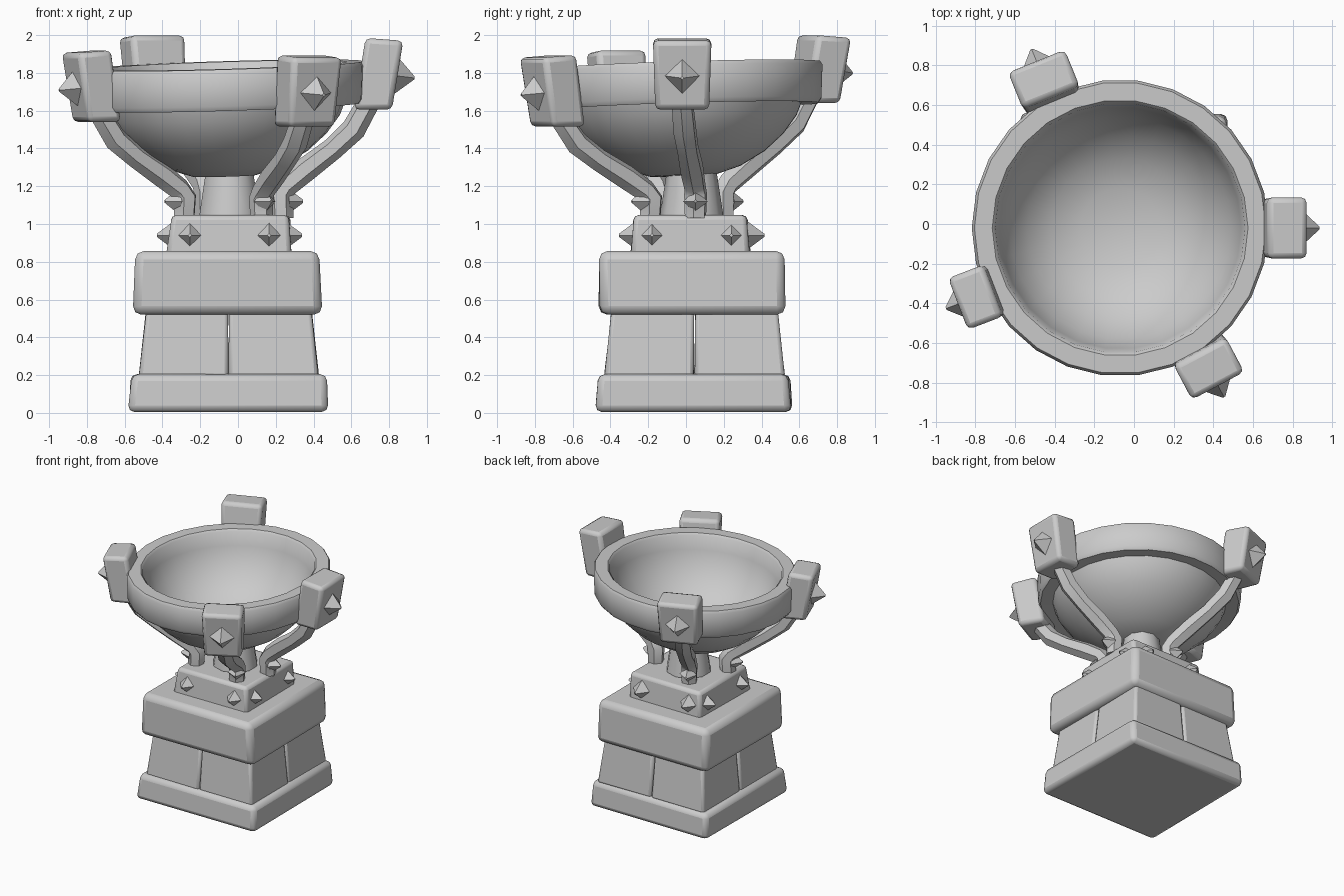
import bpy, bmesh, math, random
from mathutils import Vector, Matrix

if "Cube" in bpy.data.objects:
    bpy.data.objects.remove(bpy.data.objects["Cube"])

random.seed(4)
stone = bpy.data.materials.new("grey_stone")
stone.diffuse_color = (0.6, 0.6, 0.6, 1)
stone.use_nodes = True
stone.node_tree.nodes["Principled BSDF"].inputs["Base Color"].default_value = stone.diffuse_color


def finish(name, bm, bevel=0.0, angle=40):
    bmesh.ops.recalc_face_normals(bm, faces=bm.faces)
    me = bpy.data.meshes.new(name)
    bm.to_mesh(me)
    bm.free()
    me.materials.append(stone)
    ob = bpy.data.objects.new(name, me)
    bpy.context.collection.objects.link(ob)
    bpy.ops.object.select_all(action='DESELECT')
    bpy.context.view_layer.objects.active = ob
    ob.select_set(True)
    if bevel:
        m = ob.modifiers.new("worn_edges", 'BEVEL')
        m.width = bevel
        m.segments = 2
        m.limit_method = 'ANGLE'
        m.angle_limit = math.radians(50)
    bpy.ops.object.shade_smooth_by_angle(angle=math.radians(angle))
    return ob


def slab(name, low, high, z0, z1, bevel, wear=0.008):
    """Stone block from a bottom and a top rectangle (x0, x1, y0, y1)."""
    bm = bmesh.new()
    rings = []
    for (x0, x1, y0, y1), z in ((low, z0), (high, z1)):
        pts = ((x0, y0), (x1, y0), (x1, y1), (x0, y1))
        rings.append([bm.verts.new((x + random.uniform(-wear, wear),
                                    y + random.uniform(-wear, wear), z)) for x, y in pts])
    a, b = rings
    bm.faces.new(a)
    bm.faces.new(b)
    for i in range(4):
        j = (i + 1) % 4
        bm.faces.new((a[i], a[j], b[j], b[i]))
    return finish(name, bm, bevel)


def spike(name, pos, direction, size, height, turn=0.0):
    """Four-sided pyramid stud whose base is sunk at pos."""
    bm = bmesh.new()
    bmesh.ops.create_cone(bm, segments=4, radius1=size, radius2=0.008, depth=height)
    rot = Vector(direction).to_track_quat('Z', 'Y').to_matrix().to_4x4()
    bm.transform(Matrix.Translation(pos) @ rot @ Matrix.Rotation(turn, 4, 'Z')
                 @ Matrix.Translation((0, 0, height / 2)))
    return finish(name, bm, 0, 20)


# Pedestal
slab("plinth", (-.58, .48, -.475, .56), (-.565, .47, -.46, .545), 0.005, 0.205, 0.035)
cx, cy = -.05, .045
for sx in (-1, 1):
    for sy in (-1, 1):
        def quarter(h):
            xs = sorted((cx + sx * .003, cx + sx * h))
            ys = sorted((cy + sy * .003, cy + sy * h))
            return (*xs, *ys)
        slab("pedestal_brick", quarter(.478), quarter(.438), 0.19, 0.54, 0.02, 0.004)
slab("cap_block", (-.55, .44, -.46, .52), (-.54, .43, -.455, .515), 0.52, 0.857, 0.045)
slab("top_block", (-.375, .28, -.29, .345), (-.345, .275, -.27, .325), 0.83, 1.047, 0.025)

# Studs, two on each side of the top block
mx, my = -.045, .03
for k in range(4):
    a = k * math.pi / 2
    out = Vector((math.cos(a), math.sin(a), 0))
    side = Vector((-out.y, out.x, 0))
    for s in (-.21, .21):
        p = Vector((mx, my, .94)) + out * .295 + side * s
        spike("block_stud", p, out, .075, .09)

# Central stem under the bowl
bm = bmesh.new()
bmesh.ops.create_cone(bm, cap_ends=True, segments=10, radius1=.17, radius2=.13, depth=.26,
                      matrix=Matrix.Translation((mx, my, 1.16)))
finish("stem", bm, 0.02)

# Bowl and rim, one turned profile with a slight tilt
profile = [(0, 1.25), (.17, 1.255), (.31, 1.30), (.44, 1.375), (.54, 1.465), (.61, 1.56), (.635, 1.625),
           (.725, 1.62), (.742, 1.645), (.748, 1.82), (.735, 1.84), (.645, 1.84), (.63, 1.825),
           (.61, 1.72), (.56, 1.60), (.47, 1.48), (.35, 1.39), (.2, 1.335), (0, 1.32)]
bm = bmesh.new()
vs = [bm.verts.new((r, 0, z)) for r, z in profile]
es = [bm.edges.new(p) for p in zip(vs, vs[1:])]
bmesh.ops.spin(bm, geom=vs + es, axis=(0, 0, 1), cent=(0, 0, 0), steps=26, angle=math.tau)
bmesh.ops.remove_doubles(bm, verts=bm.verts, dist=1e-4)
for v in bm.verts:
    v.co.z += .03 * (v.co.x + v.co.y)
bm.transform(Matrix.Translation((-.07, -.02, 0)))
finish("bowl", bm, 0, 42)


def leg(foot, top):
    """Bent square arm following a curve from the foot up to the bracket."""
    foot, top = Vector(foot), Vector(top)
    d = top - foot
    rise = d.z
    flat = Vector((d.x, d.y, 0))
    side = Vector((-d.y, d.x, 0)).normalized()
    steps = [(0, 0), (-.01, .22), (.05, .30), (.27, .45), (.58, .64), (.82, .82), (1, 1.08)]
    path = [foot + flat * u + Vector((0, 0, rise * w)) for u, w in steps]
    bm = bmesh.new()
    rings = []
    for i, p in enumerate(path):
        t = (path[min(i + 1, len(path) - 1)] - path[max(i - 1, 0)]).normalized()
        n = t.cross(side)
        w = .06 + .005 * (i % 2)
        rings.append([bm.verts.new(p + side * w * math.cos(q) + n * w * math.sin(q))
                      for q in (math.tau * (k + .5) / 6 for k in range(6))])
    for a, b in zip(rings, rings[1:]):
        for k in range(6):
            bm.faces.new((a[k], a[(k + 1) % 6], b[(k + 1) % 6], b[k]))
    bm.faces.new(rings[0])
    bm.faces.new(rings[-1])
    finish("leg", bm, 0, 50)


# Four brackets on the rim: centre x, y, facing angle, bottom, top, width, depth, foot x, y
brackets = [(.745, -.02, 0, 1.605, 1.985, .31, .20, .235, .05),
            (-.445, .705, 112, 1.64, 2.0, .31, .20, -.17, .20),
            (.365, -.705, -62, 1.515, 1.895, .30, .20, .125, -.19),
            (-.775, -.36, 201, 1.54, 1.92, .28, .19, -.285, -.13)]
for x, y, deg, z0, z1, w, d, fx, fy in brackets:
    a = math.radians(deg)
    out = Vector((math.cos(a), math.sin(a), 0))
    side = Vector((-out.y, out.x, 0))
    bm = bmesh.new()
    bmesh.ops.create_cube(bm, size=1)
    for v in bm.verts:
        c = v.co.copy()
        taper = 1 if c.z > 0 else .92
        v.co = (Vector((x, y, (z0 + z1) / 2 + c.z * (z1 - z0))) + side * c.y * w * taper
                + out * (c.x * d + c.z * .06))
        v.co.z -= .015 * (c.x + .5) if c.z > 0 else 0
    finish("bracket", bm, 0.028)
    tilt = (out + Vector((0, 0, -.12)))
    spike("bracket_spike", Vector((x, y, (z0 + z1) / 2 - .01)) + out * (d / 2 - .01), tilt, .10, .10)
    leg((fx, fy, 1.03), Vector((x, y, z0)) - out * .05)
    spike("ankle_stud", Vector((fx, fy, 1.12)) + out * .035, out, .065, .075)
